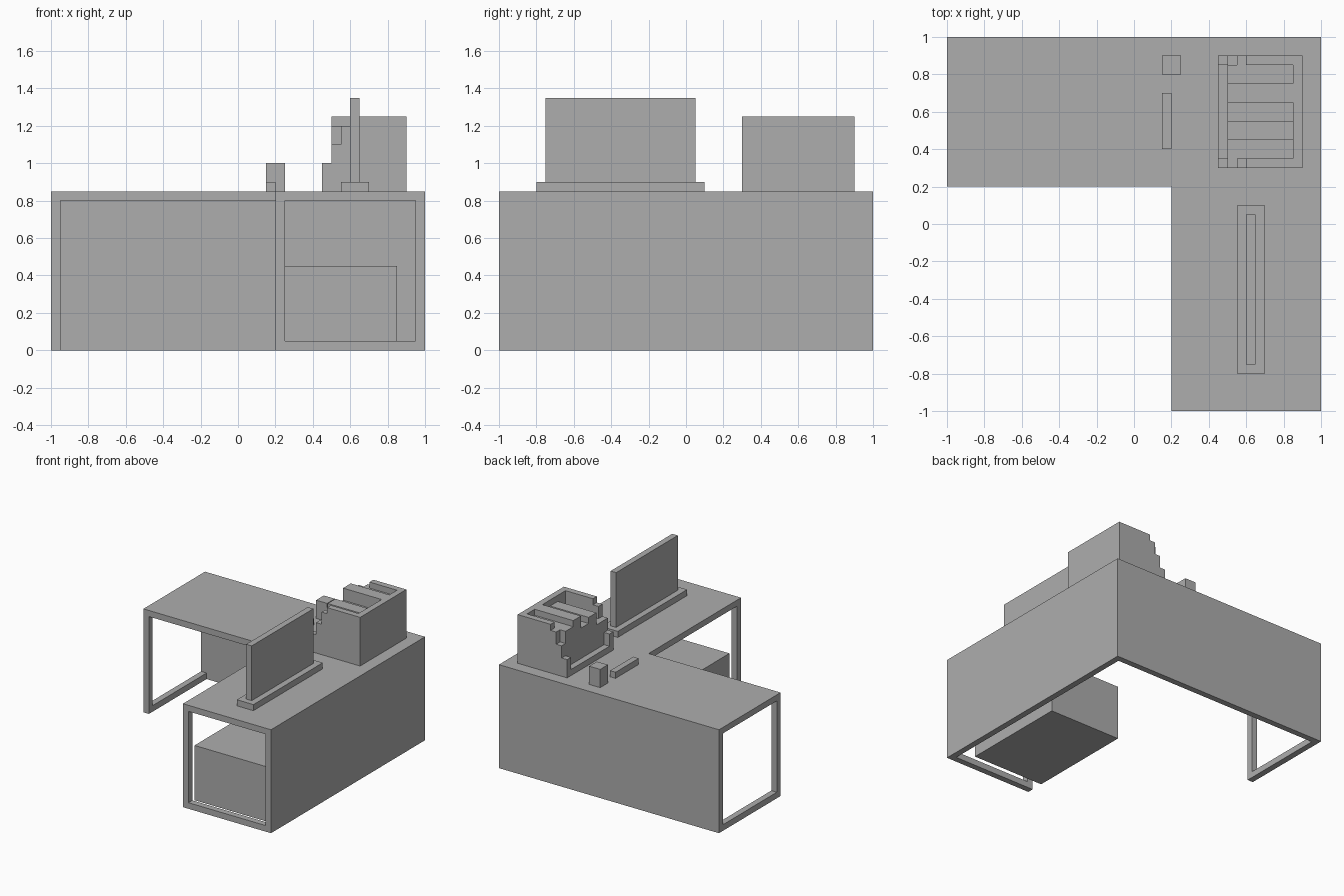
import bpy
import bmesh

cube = bpy.data.objects.get("Cube")
if cube:
    bpy.data.objects.remove(cube, do_unlink=True)

# Single grey finish
grey = bpy.data.materials.new("plain_grey")
grey.use_nodes = True
colour = (0.42, 0.42, 0.42, 1)
grey.diffuse_color = colour
grey.node_tree.nodes["Principled BSDF"].inputs["Base Color"].default_value = colour


def prism(name, outline, axis, start, end):
    """Extrude a flat outline along y or z from start to end."""
    def place(p):
        return (p[0], start, p[1]) if axis == "y" else (p[0], p[1], start)
    bm = bmesh.new()
    face = bm.faces.new([bm.verts.new(place(p)) for p in outline])
    extruded = bmesh.ops.extrude_face_region(bm, geom=[face])
    moved = [g for g in extruded["geom"] if isinstance(g, bmesh.types.BMVert)]
    depth = end - start
    bmesh.ops.translate(bm, verts=moved, vec=(0, depth, 0) if axis == "y" else (0, 0, depth))
    bmesh.ops.recalc_face_normals(bm, faces=bm.faces)
    mesh = bpy.data.meshes.new(name)
    bm.to_mesh(mesh)
    bm.free()
    mesh.materials.append(grey)
    obj = bpy.data.objects.new(name, mesh)
    bpy.context.collection.objects.link(obj)
    return obj


def box(name, x, y, z):
    corners = [(x[0], y[0]), (x[1], y[0]), (x[1], y[1]), (x[0], y[1])]
    return prism(name, corners, "z", z[0], z[1])


T = 0.05            # board thickness
TOP = 0.85          # height of the work surface
UNDER = TOP - T

# L-shaped desk top
prism("desk_top", [(-1, 0.2), (0.2, 0.2), (0.2, -1), (1, -1), (1, 1), (-1, 1)],
      "z", UNDER, TOP)

# Closed back and side panels
box("back_panel", (-1, 1), (1 - T, 1), (0, UNDER))
box("left_panel", (1 - T, 1), (-1, 1 - T), (0, UNDER))

# Open leg frames at both ends of the desk
box("right_leg", (-1, -1 + T), (0.2, 0.2 + T), (0, UNDER))
box("right_foot_bar", (-1, -1 + T), (0.2 + T, 1 - T), (0, T))
box("front_leg", (0.2, 0.2 + T), (-1, -1 + T), (0, UNDER))
box("front_foot_bar", (0.2 + T, 1 - T), (-1, -1 + T), (0, T))

# Cabinet under the desk
box("cabinet", (0.2, 0.85), (-0.85, 0.05), (0, 0.45))

# Monitor
box("monitor_base", (0.55, 0.7), (-0.8, 0.1), (TOP, 0.9))
box("monitor_screen", (0.6, 0.65), (-0.75, 0.05), (0.9, 1.35))

# Small desk items
box("cup", (0.15, 0.25), (0.8, 0.9), (TOP, 1))
box("desk_bar", (0.15, 0.2), (0.4, 0.7), (TOP, 0.9))

# File rack with stepped sides
steps = [(0.45, TOP), (0.9, TOP), (0.9, 1.25), (0.6, 1.25), (0.6, 1.2),
         (0.55, 1.2), (0.55, 1.1), (0.5, 1.1), (0.5, 1), (0.45, 1)]
for side, y in (("front", 0.3), ("back", 0.85)):
    prism("rack_side_" + side, steps, "y", y, y + T)
box("rack_base", (0.45, 0.85), (0.35, 0.85), (TOP, 0.9))
box("rack_back", (0.85, 0.9), (0.35, 0.85), (TOP, 1.25))

# Files of different heights standing in the rack
for i, height in enumerate((1.1, 1.2, 1.15, 1.25, 1.2)):
    y = 0.35 + 0.1 * i
    box(f"file_{i + 1}", (0.5, 0.85), (y, y + 0.1), (0.9, height))
